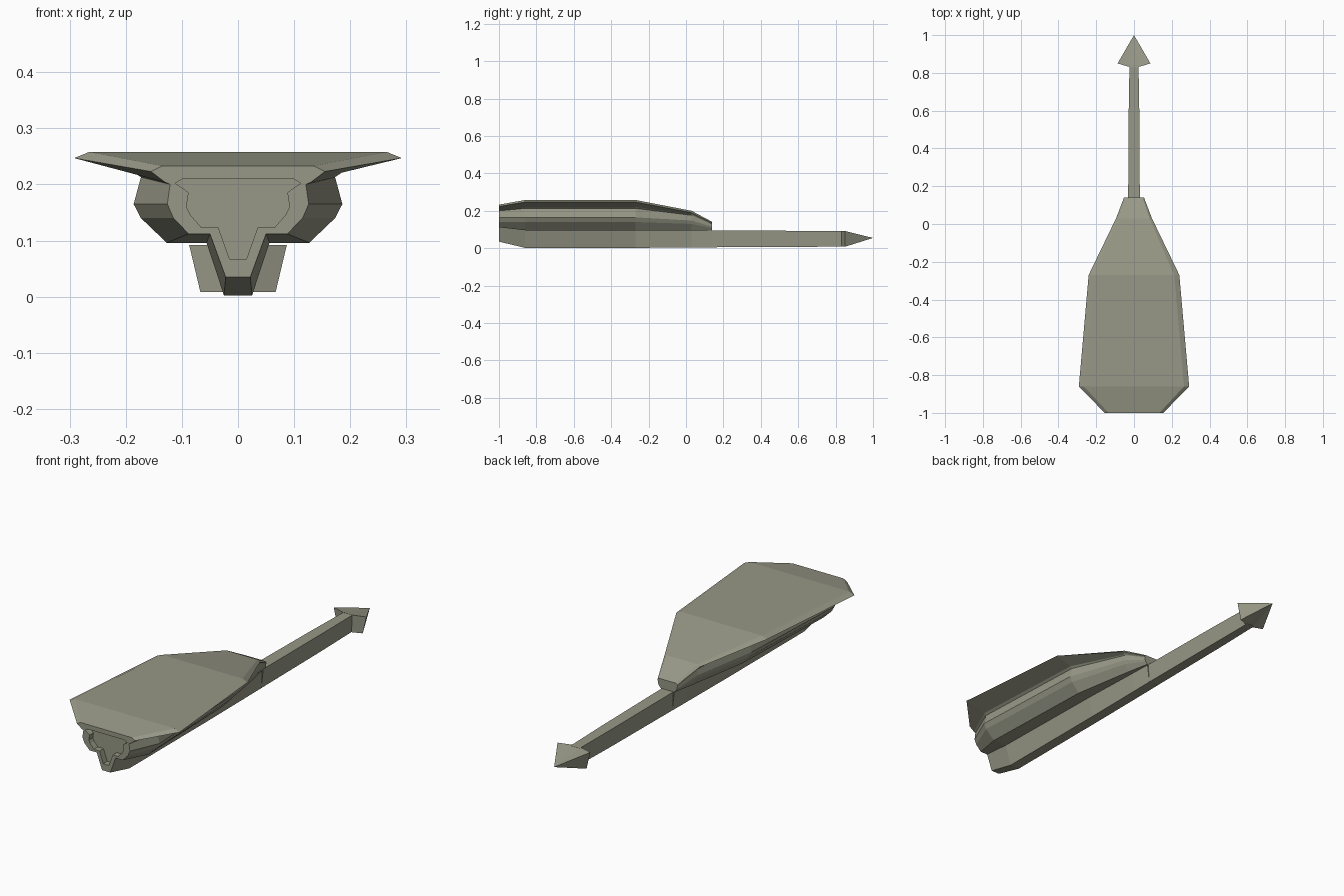
import bpy, bmesh

if "Cube" in bpy.data.objects:
    bpy.data.objects.remove(bpy.data.objects["Cube"])

mat = bpy.data.materials.new("olive grey hull")
mat.diffuse_color = (0.31, 0.315, 0.24, 1)
mat.use_nodes = True
mat.node_tree.nodes["Principled BSDF"].inputs["Base Color"].default_value = mat.diffuse_color


def finish(name, bm):
    bmesh.ops.recalc_face_normals(bm, faces=bm.faces)
    me = bpy.data.meshes.new(name)
    bm.to_mesh(me)
    bm.free()
    me.materials.append(mat)
    ob = bpy.data.objects.new(name, me)
    bpy.context.collection.objects.link(ob)
    return ob


def loft(name, sections):
    """Skin mirrored half sections (y, [(x, z), ...]) and cap both ends."""
    bm = bmesh.new()
    rings = []
    for y, half in sections:
        full = half + [(-x, z) for x, z in reversed(half)]
        rings.append([bm.verts.new((x, y, z)) for x, z in full])
    n = len(rings[0])
    for a, b in zip(rings, rings[1:]):
        for i in range(n):
            j = (i + 1) % n
            bm.faces.new((a[i], a[j], b[j], b[i]))
    caps = [bm.faces.new(rings[0]), bm.faces.new(rings[-1])]
    bmesh.ops.triangulate(bm, faces=caps, ngon_method='EAR_CLIP')
    return finish(name, bm)


# Half sections: deck edge, wing tip, wing root, notch, side, lower side,
# belly edge, keel top, keel bottom
recess = [(.097, .211), (.112, .202), (.095, .191), (.088, .185), (.092, .16),
          (.085, .146), (.065, .123), (.035, .123), (.015, .067)]
stern = [(.135, .233), (.155, .223), (.13, .204), (.121, .2), (.126, .165),
         (.115, .14), (.088, .112), (.05, .112), (.022, .035)]
wide = [(.265, .258), (.292, .247), (.185, .221), (.173, .213), (.186, .165),
        (.173, .14), (.127, .096), (.056, .096), (.025, .002)]
shoulder = [(.213, .258), (.24, .247), (.158, .221), (.148, .213), (.16, .165),
            (.148, .14), (.108, .096), (.045, .096), (.025, .002)]
neck = [(.082, .2), (.095, .19), (.082, .18), (.08, .176), (.083, .148),
        (.077, .13), (.058, .096), (.034, .096), (.025, .004)]
nose = [(.046, .141), (.053, .135), (.051, .13), (.05, .128), (.05, .115),
        (.046, .107), (.036, .096), (.031, .096), (.025, .005)]

# Hull with recessed stern panel
loft("hull", [(-.97, recess), (-1, recess), (-1, stern), (-.86, wide),
              (-.27, shoulder), (.03, neck), (.14, nose)])

# Long forward boom
loft("boom", [(.12, [(.031, .096), (.025, .005)]),
              (.6, [(.028, .093), (.023, .007)]),
              (.84, [(.024, .091), (.02, .009)])])

# Arrow shaped boom tip
bm = bmesh.new()
top = [bm.verts.new((x, y, .092)) for x, y in
       ((-.087, .85), (-.026, .832), (.026, .832), (.087, .85))]
low = [bm.verts.new((x, y, .008)) for x, y in
       ((-.067, .85), (-.02, .832), (.02, .832), (.067, .85))]
tip = bm.verts.new((0, 1, .055))
for i in range(3):
    bm.faces.new((top[i], top[i + 1], low[i + 1], low[i]))
    bm.faces.new((top[i], top[i + 1], tip))
    bm.faces.new((low[i], low[i + 1], tip))
for i in (0, 3):
    bm.faces.new((top[i], low[i], tip))
finish("arrow_tip", bm)
